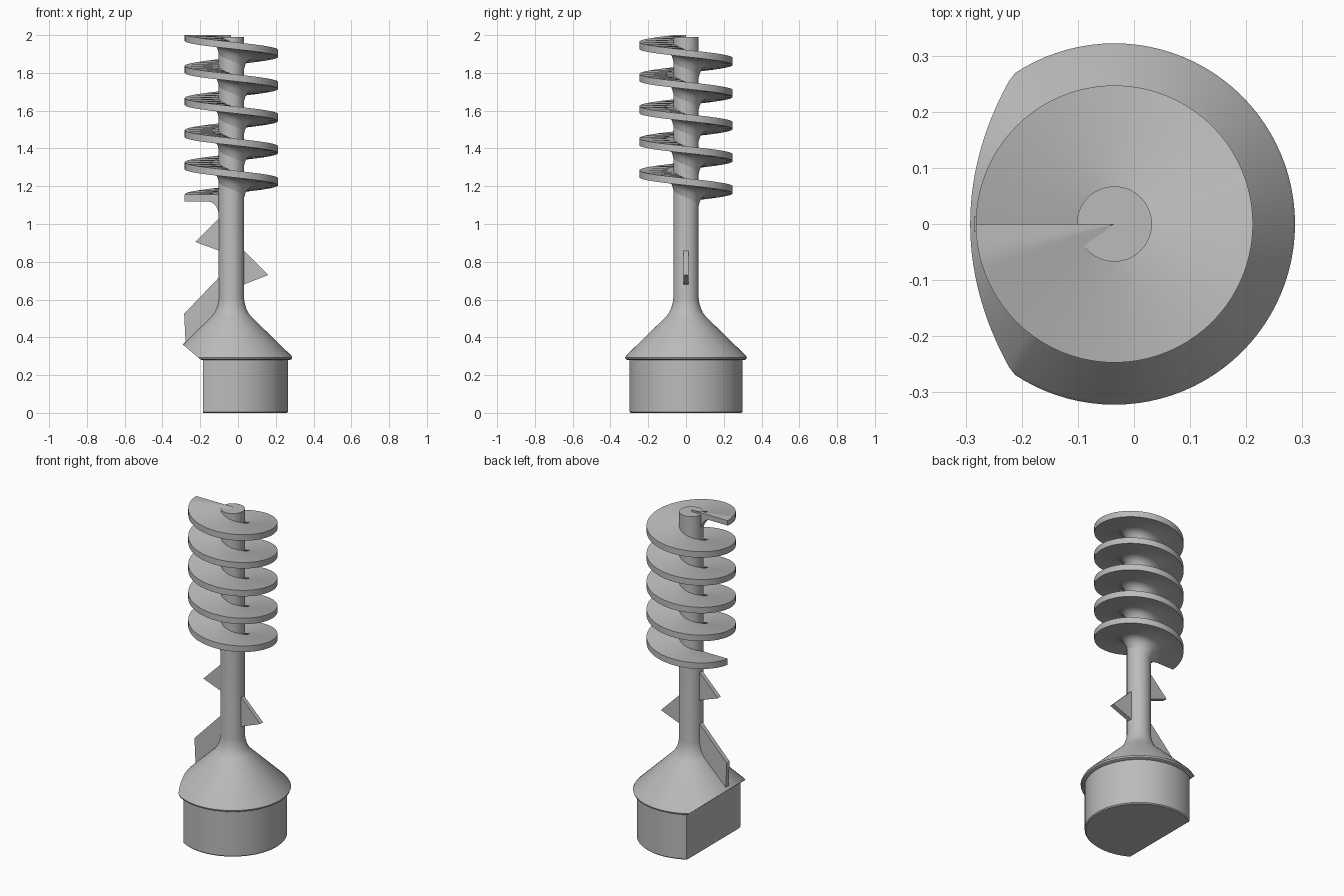
import bpy, bmesh, math
from mathutils import Vector, Matrix

cube = bpy.data.objects.get("Cube")
if cube:
    bpy.data.objects.remove(cube)

AXIS_X = -0.035
SHAFT_R = 0.067

grey = bpy.data.materials.new("plain grey")
grey.use_nodes = True
colour = (0.5, 0.5, 0.5, 1)
grey.diffuse_color = colour
grey.node_tree.nodes["Principled BSDF"].inputs["Base Color"].default_value = colour


def finish(bm, name, smooth=True):
    bmesh.ops.recalc_face_normals(bm, faces=bm.faces)
    mesh = bpy.data.meshes.new(name)
    bm.to_mesh(mesh)
    bm.free()
    mesh.materials.append(grey)
    obj = bpy.data.objects.new(name, mesh)
    bpy.context.collection.objects.link(obj)
    if smooth:
        bpy.ops.object.select_all(action="DESELECT")
        obj.select_set(True)
        bpy.context.view_layer.objects.active = obj
        bpy.ops.object.shade_smooth_by_angle(angle=math.radians(30))
    return obj


def lathe(profile, steps=96):
    """Revolve (radius, z) points about the shared axis."""
    bm = bmesh.new()
    verts = [bm.verts.new((AXIS_X + r, 0, z)) for r, z in profile]
    edges = [bm.edges.new(pair) for pair in zip(verts, verts[1:])]
    bmesh.ops.spin(bm, geom=verts + edges, cent=(AXIS_X, 0, 0), axis=(0, 0, 1),
                   angle=math.tau, steps=steps)
    bmesh.ops.remove_doubles(bm, verts=bm.verts, dist=1e-4)
    bmesh.ops.recalc_face_normals(bm, faces=bm.faces)
    return bm


def slice_off(bm, point, normal):
    """Remove everything beyond a plane and close the cut."""
    bmesh.ops.bisect_plane(bm, geom=bm.verts[:] + bm.edges[:] + bm.faces[:],
                           plane_co=point, plane_no=normal, clear_outer=True)
    bmesh.ops.holes_fill(bm, edges=[e for e in bm.edges if e.is_boundary])


# Round base with one flat side
base = lathe([(0, 0), (0.294, 0), (0.3, 0.006), (0.3, 0.285), (0, 0.285)])
slice_off(base, (-0.185, 0, 0), (-1, 0, 0))
finish(base, "base")

# Conical hood flowing into the shaft, undercut above the flat side
hood = lathe([(0, 0.28), (0.31, 0.28), (0.319, 0.285), (0.322, 0.294), (0.317, 0.303),
              (0.105, 0.51), (0.09, 0.53), (0.078, 0.555), (0.07, 0.585),
              (SHAFT_R, 0.61), (SHAFT_R, 1.99), (0, 1.99)])
slice_off(hood, (-0.195, 0, 0.28), (-0.08, 0, -0.095))
finish(hood, "hood_and_shaft")


# Flat scraper fins standing out from the shaft
def fin(name, outline, thickness=0.027):
    bm = bmesh.new()
    face = bm.faces.new([bm.verts.new((x, -thickness / 2, z)) for x, z in outline])
    new = bmesh.ops.extrude_face_region(bm, geom=[face])["geom"]
    bmesh.ops.translate(bm, vec=(0, thickness, 0),
                        verts=[v for v in new if isinstance(v, bmesh.types.BMVert)])
    finish(bm, name, smooth=False)


fin("right_upper_fin", [(-0.05, 1.08), (-0.225, 0.905), (-0.05, 0.84)])
fin("left_fin", [(-0.02, 0.91), (0.16, 0.73), (-0.02, 0.66)])
fin("right_lower_fin", [(-0.05, 0.77), (-0.285, 0.525), (-0.277, 0.355), (-0.05, 0.4)])

# Screw blade: section with a fillet under its root, swept up a helix
TURNS, PITCH, START_Z, TOP_Z, STEPS = 5, 0.17, 1.157, 2.0, 80
section = [(0.001, 0), (0.247, 0), (0.247, -0.037), (0.125, -0.037), (0.105, -0.042),
           (0.088, -0.054), (0.075, -0.074), (SHAFT_R - 0.001, -0.105), (0.001, -0.105)]
bm = bmesh.new()
rings = []
for i in range(TURNS * STEPS + 1):
    turn = i / STEPS
    a = math.pi - turn * math.tau
    rings.append([bm.verts.new((AXIS_X + r * math.cos(a), r * math.sin(a),
                                min(TOP_Z, START_Z + turn * PITCH + dz)))
                  for r, dz in section])
n = len(section)
for low, high in zip(rings, rings[1:]):
    for k in range(n):
        j = (k + 1) % n
        bm.faces.new((low[k], low[j], high[j], high[k]))
bm.faces.new(rings[0])
bm.faces.new(rings[-1])
finish(bm, "screw_blade")
